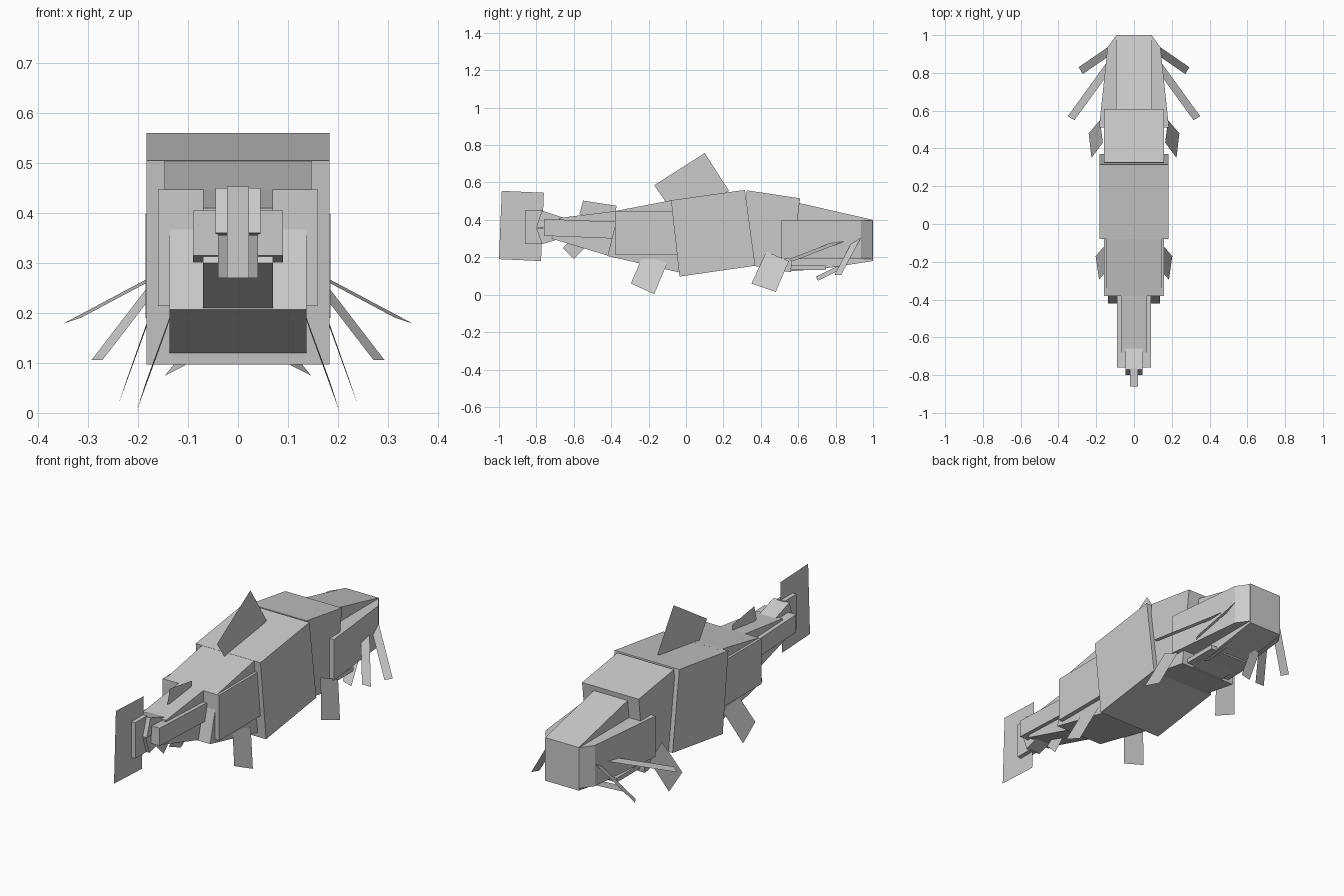
import bpy
from mathutils import Vector

if "Cube" in bpy.data.objects:
    bpy.data.objects.remove(bpy.data.objects["Cube"])


def mesh(name, verts, faces):
    me = bpy.data.meshes.new(name)
    me.from_pydata([tuple(v) for v in verts], [], faces)
    me.update()
    ob = bpy.data.objects.new(name, me)
    bpy.context.collection.objects.link(ob)
    return ob


def prism(name, pts, lo, hi, axis="X"):
    """Extrude a (y, z) profile along x, or an (x, y) footprint along z."""
    n = len(pts)
    put = (lambda p, d: (d, p[0], p[1])) if axis == "X" else (lambda p, d: (p[0], p[1], d))
    verts = [put(p, lo) for p in pts] + [put(p, hi) for p in pts]
    faces = [tuple(range(n))[::-1], tuple(range(n, 2 * n))]
    faces += [(i, (i + 1) % n, n + (i + 1) % n, n + i) for i in range(n)]
    ob = mesh(name, verts, faces)
    import bmesh
    bm = bmesh.new()
    bm.from_mesh(ob.data)
    bmesh.ops.recalc_face_normals(bm, faces=bm.faces)
    bm.to_mesh(ob.data)
    bm.free()
    return ob


def block(name, pts, half):
    return prism(name, pts, -half, half)


def flat_fin(name, pts):
    return mesh(name, [(0, y, z) for y, z in pts], [tuple(range(len(pts)))])


def mirrored(ob):
    ob.modifiers.new("mirror", "MIRROR").use_axis = (True, False, False)
    return ob


# Trunk: overlapping tilted blocks
block("main_body", [(-.08, .505), (.315, .56), (.37, .155), (-.035, .097)], .183)
block("shoulder", [(.325, .558), (.61, .515), (.56, .12), (.30, .165)], .16)
block("rear_body", [(-.38, .447), (-.03, .447), (-.03, .215), (-.38, .215)], .16)
block("rear_back", [(-.38, .447), (-.06, .508), (-.03, .40), (-.36, .35)], .147)
block("rear_belly", [(-.42, .207), (-.38, .367), (-.03, .28), (-.03, .118)], .137)

# Tail stalk
block("tail_stalk_top", [(-.68, .41), (-.38, .447), (-.36, .33), (-.68, .34)], .07)
block("tail_stalk_bottom", [(-.72, .30), (-.70, .35), (-.36, .33), (-.36, .205), (-.41, .207)], .07)
mirrored(prism("tail_side_bar", [(-.76, .405), (-.38, .39), (-.38, .30), (-.76, .315)], .04, .09))
block("tail_tip", [(-.86, .453), (-.765, .453), (-.765, .27), (-.86, .27)], .022)
block("tail_wedge_top", [(-.80, .36), (-.77, .45), (-.62, .40), (-.62, .35)], .045)
block("tail_wedge_bottom", [(-.80, .355), (-.62, .36), (-.62, .315), (-.77, .27)], .04)

# Head
block("head", [(.56, .50), (.605, .49), (1.0, .40), (1.0, .18), (.74, .14), (.56, .125)], .095)
block("jaw", [(.55, .155), (.745, .155), (.745, .133), (.55, .133)], .13)
mirrored(prism("cheek", [(.185, .51), (.14, .935), (.095, .997), (.08, .93), (.10, .51)],
               .19, .398, "Z"))

# Flat middle fins
flat_fin("tail_fin", [(-.985, .555), (-.76, .545), (-.775, .18), (-1.0, .19)])
flat_fin("dorsal_fin", [(-.17, .585), (.10, .757), (.23, .555), (-.04, .40)])
flat_fin("small_dorsal_fin", [(-.55, .503), (-.37, .475), (-.39, .40), (-.57, .43)])
flat_fin("anal_fin", [(-.66, .25), (-.60, .19), (-.52, .27), (-.57, .33)])

# Paired fins
pairs = {
    "pectoral_fin": [(.165, .43, .23), (.225, .35, .06), (.24, .48, .015), (.18, .55, .18)],
    "pelvic_fin": [(.13, -.23, .21), (.185, -.295, .06), (.203, -.17, .003), (.142, -.10, .17)],
}
for name, pts in pairs.items():
    mirrored(mesh(name, pts, [(0, 1, 2, 3)]))

# Whiskers: root, tip, width vector
whiskers = [
    ("long_whisker", (.115, .86, .30), (.333, .56, .184), (.036, .02, -.012)),
    ("front_whisker", (.125, .92, .31), (.282, .812, .106), (.022, .036, 0)),
    ("chin_whisker", (.07, .84, .155), (.126, .70, .085), (.04, .012, -.02)),
]
for name, root, tip, width in whiskers:
    r, t, w = Vector(root), Vector(tip), Vector(width) / 2
    mirrored(mesh(name, [r - w, r + w, t + w, t - w], [(0, 1, 2, 3)]))
